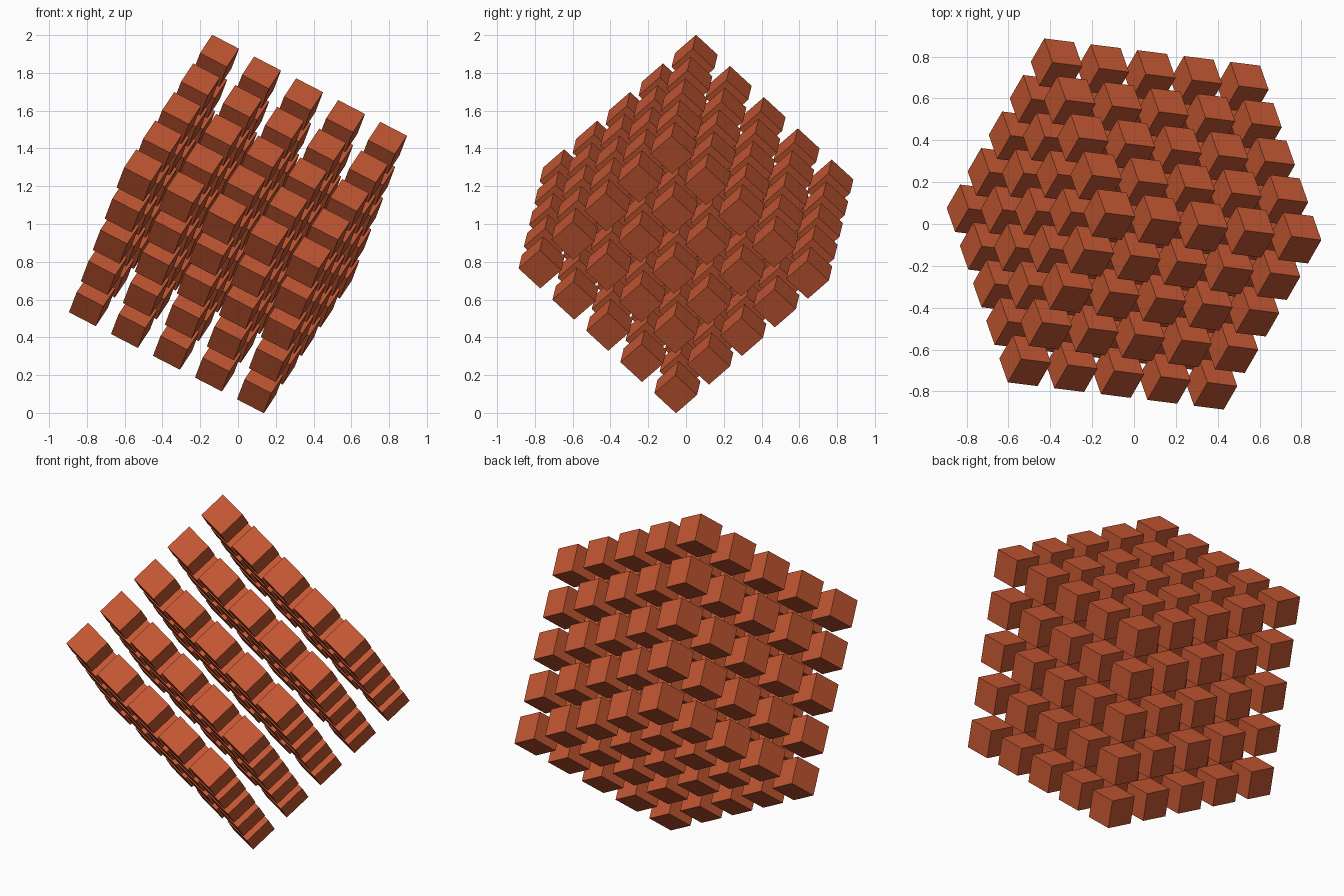
import bpy
import bmesh
from mathutils import Matrix, Vector

default = bpy.data.objects.get("Cube")
if default:
    bpy.data.objects.remove(default, do_unlink=True)

COUNT = 5        # blocks along each edge of the lattice
PITCH = 0.252    # spacing between block centres
SIZE = 0.161     # edge length of one block

# Single rust colour
rust = bpy.data.materials.new("rust_orange")
rust.use_nodes = True
rust.diffuse_color = (0.55, 0.095, 0.032, 1)
rust.node_tree.nodes["Principled BSDF"].inputs["Base Color"].default_value = rust.diffuse_color

# Tilted, square lattice axes
u = Vector((0.882, -0.111, -0.457)).normalized()
v = Vector((-0.398, -0.692, -0.601))
v = (v - u * v.dot(u)).normalized()
w = u.cross(v)
tilt = Matrix((u, v, w)).transposed().to_4x4()


def block_slab(name, layer):
    """One square layer of blocks: a corner block repeated along two axes."""
    start = -PITCH * (COUNT - 1) / 2
    mesh = bpy.data.meshes.new(name)
    bm = bmesh.new()
    bmesh.ops.create_cube(bm, size=SIZE)
    bmesh.ops.translate(bm, verts=bm.verts,
                        vec=(start + layer * PITCH, start, start))
    bm.to_mesh(mesh)
    bm.free()
    mesh.materials.append(rust)
    slab = bpy.data.objects.new(name, mesh)
    bpy.context.collection.objects.link(slab)
    for label, step in (("rows", (0, PITCH, 0)), ("columns", (0, 0, PITCH))):
        array = slab.modifiers.new(label, "ARRAY")
        array.count = COUNT
        array.use_relative_offset = False
        array.use_constant_offset = True
        array.constant_offset_displace = step
    slab.matrix_world = Matrix.Translation((0, 0, 1)) @ tilt


# Stack of parallel layers
for layer in range(COUNT):
    block_slab(f"block_layer_{layer + 1}", layer)
